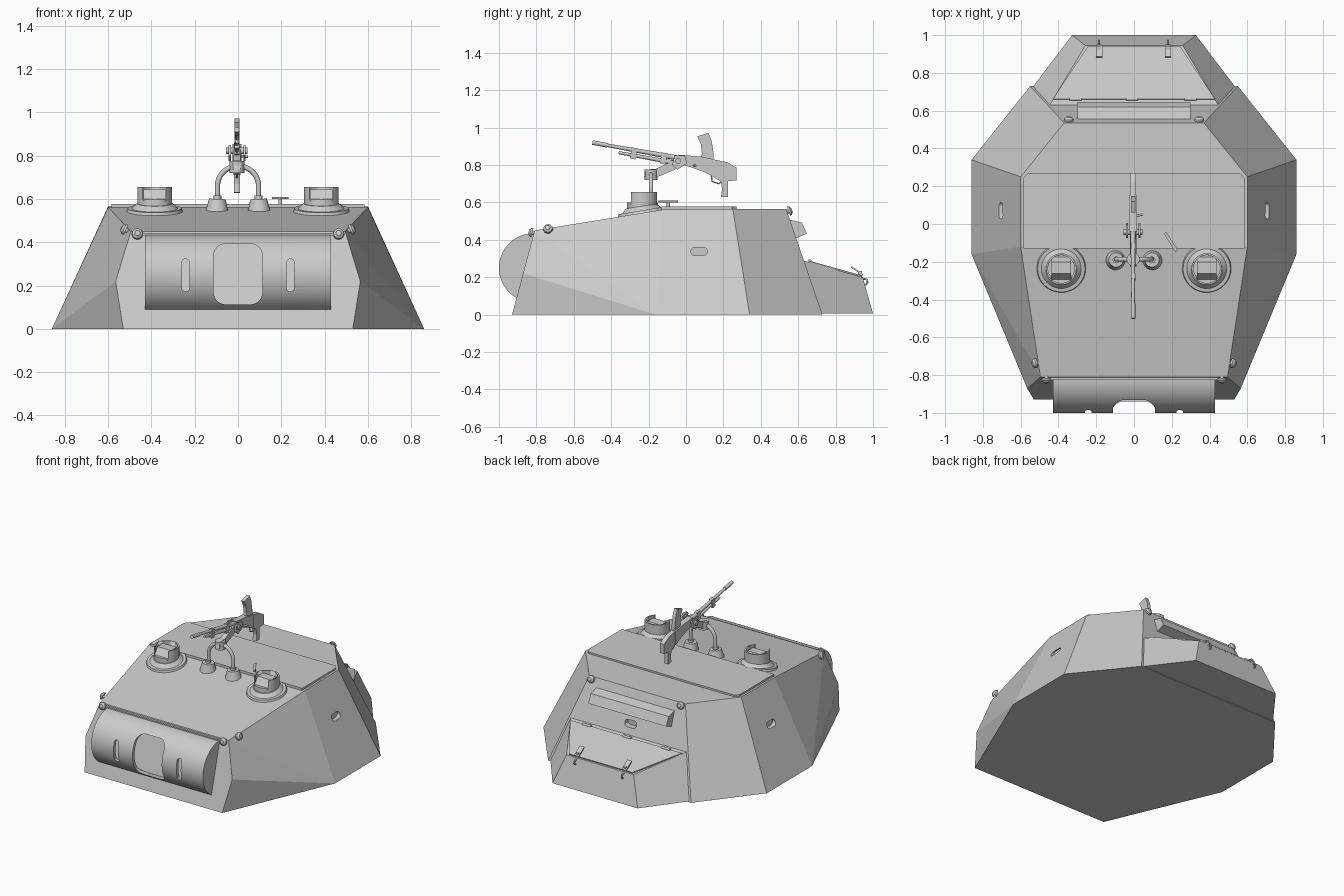
import bpy, bmesh, math
from mathutils import Vector as V, Matrix as M

if "Cube" in bpy.data.objects:
    bpy.data.objects.remove(bpy.data.objects["Cube"])

YZ = M(((0, 0, 1, 0), (1, 0, 0, 0), (0, 1, 0, 0), (0, 0, 0, 1)))   # profile in y,z, extruded along x
XZ = M.Rotation(math.pi / 2, 4, 'X')                               # profile in x,z, extruded along -y


def finish(name, bm, smooth=False):
    bmesh.ops.recalc_face_normals(bm, faces=bm.faces)
    me = bpy.data.meshes.new(name)
    bm.to_mesh(me)
    bm.free()
    ob = bpy.data.objects.new(name, me)
    bpy.context.collection.objects.link(ob)
    if smooth:
        select(ob)
        bpy.ops.object.shade_smooth_by_angle(angle=math.radians(35))
    return ob


def select(ob):
    bpy.ops.object.select_all(action='DESELECT')
    ob.select_set(True)
    bpy.context.view_layer.objects.active = ob


def hull(name, half):
    """Convex body from points of the right half, mirrored in x."""
    bm = bmesh.new()
    for x, y, z in half:
        for s in (-1, 1):
            bm.verts.new((s * x, y, z))
    bmesh.ops.convex_hull(bm, input=bm.verts)
    bmesh.ops.dissolve_limit(bm, angle_limit=math.radians(2), verts=bm.verts, edges=bm.edges)
    return finish(name, bm)


def prism(name, pts, d0, d1, mat=M(), smooth=False):
    bm = bmesh.new()
    f = bm.faces.new([bm.verts.new(mat @ V((a, b, d0))) for a, b in pts])
    g = bmesh.ops.extrude_face_region(bm, geom=[f])
    off = mat.to_3x3() @ V((0, 0, d1 - d0))
    bmesh.ops.translate(bm, vec=off, verts=[v for v in g['geom'] if isinstance(v, bmesh.types.BMVert)])
    return finish(name, bm, smooth)


def rod(name, a, b, r1, r2=None, seg=24):
    a, b = V(a), V(b)
    d = b - a
    bm = bmesh.new()
    bmesh.ops.create_cone(bm, cap_ends=True, segments=seg, radius1=r1, radius2=r1 if r2 is None else r2,
                          depth=d.length,
                          matrix=M.Translation((a + b) / 2) @ d.to_track_quat('Z', 'Y').to_matrix().to_4x4())
    return finish(name, bm, True)


def box(name, c, size, rx=0, rz=0):
    bm = bmesh.new()
    bmesh.ops.create_cube(bm, matrix=M.Translation(c) @ M.Rotation(rz, 4, 'Z') @ M.Rotation(rx, 4, 'X')
                          @ M.Diagonal((*size, 1)))
    return finish(name, bm)


def rounded(cx, cy, w, h, r, n=6):
    pts = []
    for k, (sx, sy) in enumerate(((1, 1), (-1, 1), (-1, -1), (1, -1))):
        for i in range(n + 1):
            a = math.pi / 2 * (k + i / n)
            pts.append((cx + sx * (w / 2 - r) + r * math.cos(a), cy + sy * (h / 2 - r) + r * math.sin(a)))
    return pts


def cut(ob, *cutters):
    for c in cutters:
        m = ob.modifiers.new('cut', 'BOOLEAN')
        m.operation, m.object, m.solver = 'DIFFERENCE', c, 'EXACT'
        select(ob)
        bpy.ops.object.modifier_apply(modifier=m.name)
        bpy.data.objects.remove(c, do_unlink=True)


def tube(name, pts, r):
    cu = bpy.data.curves.new(name, 'CURVE')
    cu.dimensions, cu.bevel_depth, cu.bevel_resolution, cu.use_fill_caps = '3D', r, 3, True
    sp = cu.splines.new('POLY')
    sp.points.add(len(pts) - 1)
    for p, q in zip(sp.points, pts):
        p.co = (*q, 1)
    ob = bpy.data.objects.new(name, cu)
    bpy.context.collection.objects.link(ob)
    select(ob)
    bpy.ops.object.convert(target='MESH')


# Armoured body with side and rear ports
body = hull('body', [(.53, -.93, 0), (.565, -.871, .22), (.495, -.81, .45), (.6, -.12, .562), (.6, .25, .566),
                     (.37, .535, .566), (.86, .34, 0), (.86, -.16, 0), (.55, .73, 0)])
for s in (-1, 1):
    slot = prism('slot', rounded(.07, .338, .088, .042, .02), s * .685, s * .8, YZ)
    cut(body, slot)
cut(body, prism('slot', rounded(0, .355, .09, .045, .02), -.8, -.575, XZ))

# Low rear extension and its hatch
hull('rear_box', [(.54, .72, .005), (.328, 1.0, .005), (.455, .615, .292), (.258, .945, .2)])
tilt = math.atan2(-.092, .33)
deck = M.Translation((0, .615, .292)) @ M.Rotation(tilt, 4, 'X')
prism('rear_hatch', [(-.43, .045), (.43, .045), (.245, .335), (-.245, .335)], -.005, .008, deck)
for x in (-.31, -.01, .3):
    rod('hatch_hinge', (x - .032, .662, .287), (x + .032, .662, .287), .009, seg=12)
for x in (-.185, .18):
    box('latch_bar', (x, .915, .234), (.034, .075, .008), -.6)
    box('latch_foot', (x, .93, .215), (.02, .02, .035))
    loop = [(x, .955 + .016 * math.cos(t * math.pi / 6), .175 + .016 * math.sin(t * math.pi / 6)) for t in range(13)]
    tube('latch_ring', loop, .005)

# Rear visor hood
prism('rear_visor', [(.545, .51), (.62, .492), (.646, .432), (.585, .408)], -.3, .3, YZ)

# Curved front gun shield: a hollow drum with a large opening and two sight slits
shield = rod('gun_shield', (-.43, -.815, .25), (.43, -.815, .25), .185, seg=64)
cut(shield, rod('bore', (-.41, -.815, .25), (.41, -.815, .25), .163, seg=64),
    prism('opening', rounded(0, .253, .225, .28, .055), .85, 1.1, XZ),
    prism('slit', rounded(-.242, .248, .034, .15, .016), .85, 1.1, XZ),
    prism('slit', rounded(.242, .248, .034, .15, .016), .85, 1.1, XZ))
select(shield)
bpy.ops.object.shade_smooth_by_angle(angle=math.radians(35))
box('shield_top_strip', (0, -.812, .437), (.9, .03, .012))

# Roof hatch plate
prism('roof_hatch', [(-.585, -.13), (.585, -.13), (.585, .245), (.56, .27), (-.56, .27), (-.585, .245)], .55, .577)

# Mushroom bolts near the corners
for s in (-1, 1):
    for p, n in (((.465, -.808, .435), (0, -1, .25)), ((.508, -.735, .452), (1, -.15, .45)),
                 ((.345, .535, .548), (0, 1, .35))):
        p, n = V((s * p[0], *p[1:])), V((s * n[0], *n[1:])).normalized()
        rod('bolt_stem', p - n * .01, p + n * .02, .011, seg=12)
        rod('bolt_head', p + n * .014, p + n * .024, .026, .024)
        rod('bolt_cap', p + n * .024, p + n * .034, .024, .012)

# Periscope drums on the sloped roof
slope = V((0, -.164, 1)).normalized()
for s in (-1, 1):
    c = V((s * .385, -.235, .545))
    rod('periscope_flange', c - slope * .008, c + slope * .012, .132, .125, 40)
    rod('periscope_skirt', c + slope * .01, c + slope * .035, .108, .082, 40)
    drum = rod('periscope_drum', (c.x, c.y, .53), (c.x, c.y, .655), .08, seg=40)
    cut(drum, rod('bore', (c.x, c.y, .6), (c.x, c.y, .7), .07, seg=40),
        box('window', (c.x, c.y - .08, .655), (.11, .1, .11)))
    prism('periscope_head', [(-.3, .59), (-.262, .645), (-.2, .645), (-.175, .61), (-.175, .59)],
          c.x - .052, c.x + .052, YZ)

# Gun pedestal: two feet and an arch
for s in (-1, 1):
    rod('mount_foot', (s * .098, -.19, .535), (s * .095, -.19, .6), .055, .038)
    rod('mount_collar', (s * .095, -.19, .6), (s * .095, -.19, .615), .018)
arch = [(.095 * math.cos(t), -.187, .66 + .092 * math.sin(t)) for t in [math.pi * i / 20 for i in range(21)]]
tube('mount_arch', [(.095, -.187, .58)] + arch + [(-.095, -.187, .58)], .012)
rod('mount_swivel', (-.005, -.187, .72), (-.005, -.187, .775), .034)
prism('mount_arm', [(-.225, .735), (-.155, .735), (-.06, .775), (0, .825), (-.03, .85), (-.085, .815), (-.16, .78),
                    (-.215, .775)], -.022, .012, YZ)
for x in (-.043, .025):
    prism('cradle_cheek', [(-.075, .8), (-.045, .775), (.005, .81), (-.005, .85), (-.06, .85)], x, x + .01, YZ)
rod('cradle_pin', (-.055, -.042, .822), (.045, -.042, .822), .015, seg=16)

# Machine gun, muzzle raised to the front
G = -.005
rod('gun_muzzle', (G, -.5, .92), (G, -.42, .905), .012, .012, 16)
rod('gun_barrel', (G, -.43, .907), (G, -.03, .835), .009, .014, 16)
rod('gas_tube', (G, -.36, .866), (G, -.05, .81), .008, .012, 16)
for y, z in ((-.28, .862), (-.12, .835)):
    box('barrel_band', (G, y, z), (.024, .03, .06), -.18)
prism('gun_receiver', [(-.04, .855), (.08, .845), (.15, .83), (.15, .735), (.09, .765), (.02, .79), (-.03, .805)],
      G - .021, G + .021, YZ)
prism('gun_stock', [(.13, .833), (.22, .815), (.27, .785), (.27, .718), (.19, .71), (.13, .745)],
      G - .016, G + .016, YZ)
prism('gun_grip', [(.185, .72), (.225, .72), (.225, .628), (.187, .63), (.193, .67)], G - .014, G + .014, YZ)
prism('gun_magazine', [(.075, .8), (.085, .86), (.08, .91), (.06, .953), (.12, .972), (.138, .925), (.148, .86),
                       (.148, .8)], G - .012, G + .012, YZ)
tube('trigger_guard', [(G, .135, .745), (G, .14, .712), (G, .175, .7), (G, .195, .715)], .004)
rod('gun_bolt_handle', (G, .04, .8), (.045, .05, .795), .006, seg=12)

# Roof hatch crank
rod('crank_post', (.195, -.095, .56), (.195, -.095, .605), .009, seg=12)
box('crank_handle', (.195, -.095, .605), (.016, .115, .01), 0, .56)
